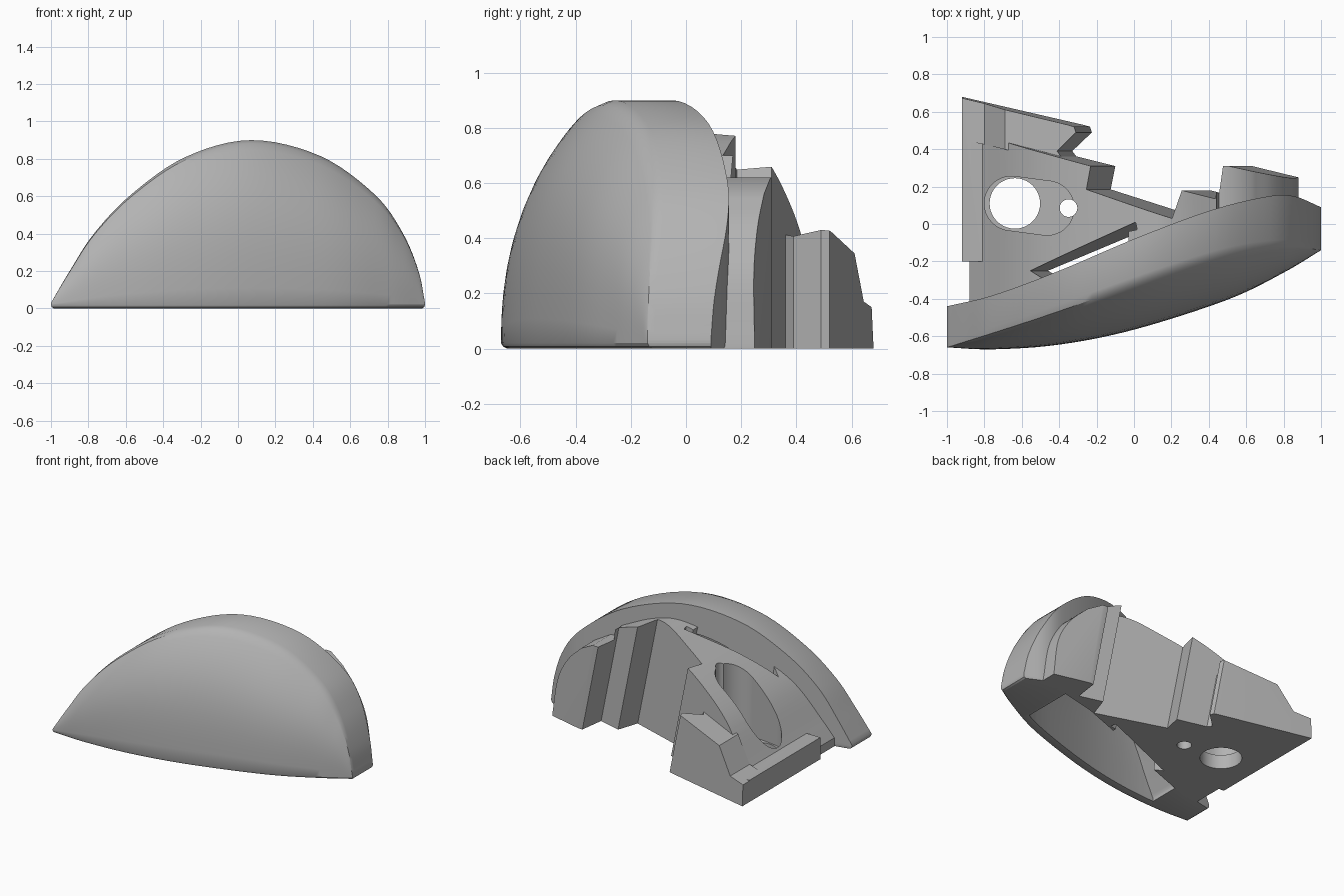
import bpy, bmesh, math
from mathutils import Vector

if "Cube" in bpy.data.objects:
    bpy.data.objects.remove(bpy.data.objects["Cube"])

grey = bpy.data.materials.new("plain_grey")
grey.use_nodes = True
grey.diffuse_color = (0.45, 0.45, 0.45, 1)
grey.node_tree.nodes["Principled BSDF"].inputs["Base Color"].default_value = grey.diffuse_color
LEAN = 0.2  # sideways drift of the leaning walls per unit of height


def smooth(pts, n=6):
    """Dense curve through a few points."""
    p = [Vector(q) for q in pts]
    p = [2 * p[0] - p[1]] + p + [2 * p[-1] - p[-2]]
    out = []
    for a, b, c, d in zip(p, p[1:], p[2:], p[3:]):
        for i in range(n):
            t = i / n
            out.append(b + (c - a) * t / 2 + (a * 2 - b * 5 + c * 4 - d) * t * t / 2
                       + (b * 3 - a - c * 3 + d) * t ** 3 / 2)
    return out + [p[-2]]


def height(curve, x):
    for a, b in zip(curve, curve[1:]):
        if x <= b.x:
            return a.y + (b.y - a.y) * (x - a.x) / (b.x - a.x)
    return curve[-1].y


def make(name, bm):
    bmesh.ops.recalc_face_normals(bm, faces=bm.faces)
    mesh = bpy.data.meshes.new(name)
    bm.to_mesh(mesh)
    bm.free()
    mesh.materials.append(grey)
    ob = bpy.data.objects.new(name, mesh)
    bpy.context.collection.objects.link(ob)
    return ob


def prism(name, pts, lo, hi, axis="z", lean=0, upright=()):
    """Closed outline pushed along y, or along z with leaning and upright points."""
    bm = bmesh.new()
    rings = []
    for h in (lo, hi):
        ring = [(p[0] - lean * h, p[1]) for p in pts] + list(upright)
        rings.append([bm.verts.new((x, y, h) if axis == "z" else (x, h, y)) for x, y in ring])
    bm.faces.new(rings[0])
    bm.faces.new(rings[1])
    n = len(rings[0])
    for i in range(n):
        j = (i + 1) % n
        bm.faces.new((rings[0][i], rings[0][j], rings[1][j], rings[1][i]))
    return make(name, bm)


def combine(ob, other, how):
    mod = ob.modifiers.new(how, "BOOLEAN")
    mod.operation, mod.solver, mod.object = how, "EXACT", other
    bpy.context.view_layer.objects.active = ob
    bpy.ops.object.modifier_apply(modifier=mod.name)
    bpy.data.objects.remove(other)


def capsule(a, b, r, n=24):
    """Outline of a slot with round ends."""
    a, b = Vector(a), Vector(b)
    turn = math.atan2(b.y - a.y, b.x - a.x) + math.pi / 2
    return [c + r * Vector((math.cos(turn + s + math.pi * i / n), math.sin(turn + s + math.pi * i / n)))
            for c, s in ((a, 0), (b, math.pi)) for i in range(n + 1)]


def circle(c, r, n=40):
    return [(c[0] + r * math.cos(math.tau * i / n), c[1] + r * math.sin(math.tau * i / n)) for i in range(n)]


# Curves that shape the domed plate
arch = smooth([(-1, .03), (-.9, .2), (-.77, .4), (-.57, .61), (-.28, .81), (.07, .9),
               (.44, .815), (.73, .61), (.88, .405), (.965, .2), (1, .03)])
base = smooth([(-1, -.66), (-.75, -.67), (-.4, -.645), (0, -.565), (.5, -.405), (.8, -.26), (1, -.14)])
rim = smooth([(-1, -.66), (-.5, -.49), (.07, -.285), (.5, -.15), (.8, -.11), (1, -.14)])
rear = smooth([(-1, -.44), (-.75, -.38), (-.4, -.25), (0, -.08), (.4, .07), (.7, .145), (.85, .15), (1, .09)])


def dome(name, sx=1, sz=1, offset=0, back=0, floor=0):
    bm = bmesh.new()
    levels = [0, .1, .2, .3, .4, .5, .6, .7, .8, .88, .94, .98, 1]
    front, behind = [], []
    for p in arch:
        x, top = p.x * sx, p.y * sz
        real = height(arch, x)
        f, b, r = (height(c, x) for c in (rim, base, rear))
        rows = [(floor, x * .985, .022), (floor + .007, x * .995, .007)]
        rows += [(.02 + v * (top - .02), x, .025 * (v == 1)) for v in levels]
        front.append([])
        for z, xx, inset in rows:
            rise = min(1, max(0, z) / real)
            y = f + min(0, b - f) * (1 - rise ** 3.2) + offset + inset
            front[-1].append(bm.verts.new((xx, y, z)))
        behind.append([bm.verts.new((xx, r + back, z)) for z, xx, inset in rows])
    n = len(front[0])
    for i in range(len(arch) - 1):
        for g in (front, behind):
            for k in range(n - 1):
                bm.faces.new((g[i][k], g[i + 1][k], g[i + 1][k + 1], g[i][k + 1]))
        for k in (0, n - 1):
            bm.faces.new((front[i][k], front[i + 1][k], behind[i + 1][k], behind[i][k]))
    for i in (0, len(arch) - 1):
        for k in range(n - 1):
            bm.faces.new((front[i][k], front[i][k + 1], behind[i][k + 1], behind[i][k]))
    return make(name, bm)


# Domed front plate, hollow underneath
plate = dome("front_plate")
combine(plate, dome("hollow", .66, .78, .07, .05, -.05), "DIFFERENCE")

# Stepped rear body with leaning walls under a smaller arch
body = prism("rear_body", [(-.95, .52), (-.1, .31), (-.125, .185), (.36, .03), (.41, .18),
                           (.575, .135), (.6, .31), (.63, .31), (1, .22)], 0, 1, lean=LEAN,
             upright=[(1, .1), (.7, .11), (.4, .04), (0, -.11), (-.4, -.28), (-.75, -.41), (-.95, -.46)])
crown = smooth([(-.88, .06), (-.8, .17), (-.61, .42), (-.37, .59), (-.1, .715), (.1, .785), (.26, .77), (.44, .7)])
crown += [Vector(p) for p in ((.455, .62), (.52, .62))]
crown += smooth([(.63, .56), (.75, .44), (.84, .27), (.88, .01)])
combine(body, prism("crown", crown + [(.88, -.1), (-.88, -.1)], -1, 1, "y"), "INTERSECT")

# Notched rear arm with a sloping top
arm = prism("arm", [(-1.02, .703), (-.27, .53), (-.235, .52), (-.225, .49), (-.33, .39), (-.3, .35),
                    (-.25, .33), (-.9, .45)], 0, 1, lean=LEAN, upright=[(-1.02, .45)])
combine(arm, prism("arm_top", [(-.92, -.1), (-.92, .15), (-.8, .17), (-.69, .345), (-.31, .43),
                               (-.1, .43), (-.1, -.1)], 0, 1, "y"), "INTERSECT")
combine(body, arm, "UNION")

# Low side rail
combine(body, prism("rail", [(-.92, -.2), (-.8, -.2), (-.8, .6), (-.92, .6)], 0, .155), "UNION")

# Slotted pocket, its holes, and the leaning gap beside the plate
for name, outline, low, lean in (
        ("pocket", capsule((-.655, .11), (-.465, .085), .145), .1, 0),
        ("large_hole", circle((-.637, .11), .135), -.1, 0),
        ("small_hole", circle((-.35, .085), .047), -.1, 0),
        ("gap", [(-.46, -.25), (.16, .01), (.17, -.03), (.12, -.04), (.12, -.12), (-.35, -.31)], -.1, LEAN)):
    combine(body, prism(name, outline, low, 1.2, lean=lean), "DIFFERENCE")

for ob in (plate, body):
    bpy.ops.object.select_all(action="DESELECT")
    ob.select_set(True)
    bpy.context.view_layer.objects.active = ob
    bpy.ops.object.shade_smooth_by_angle(angle=math.radians(32))
